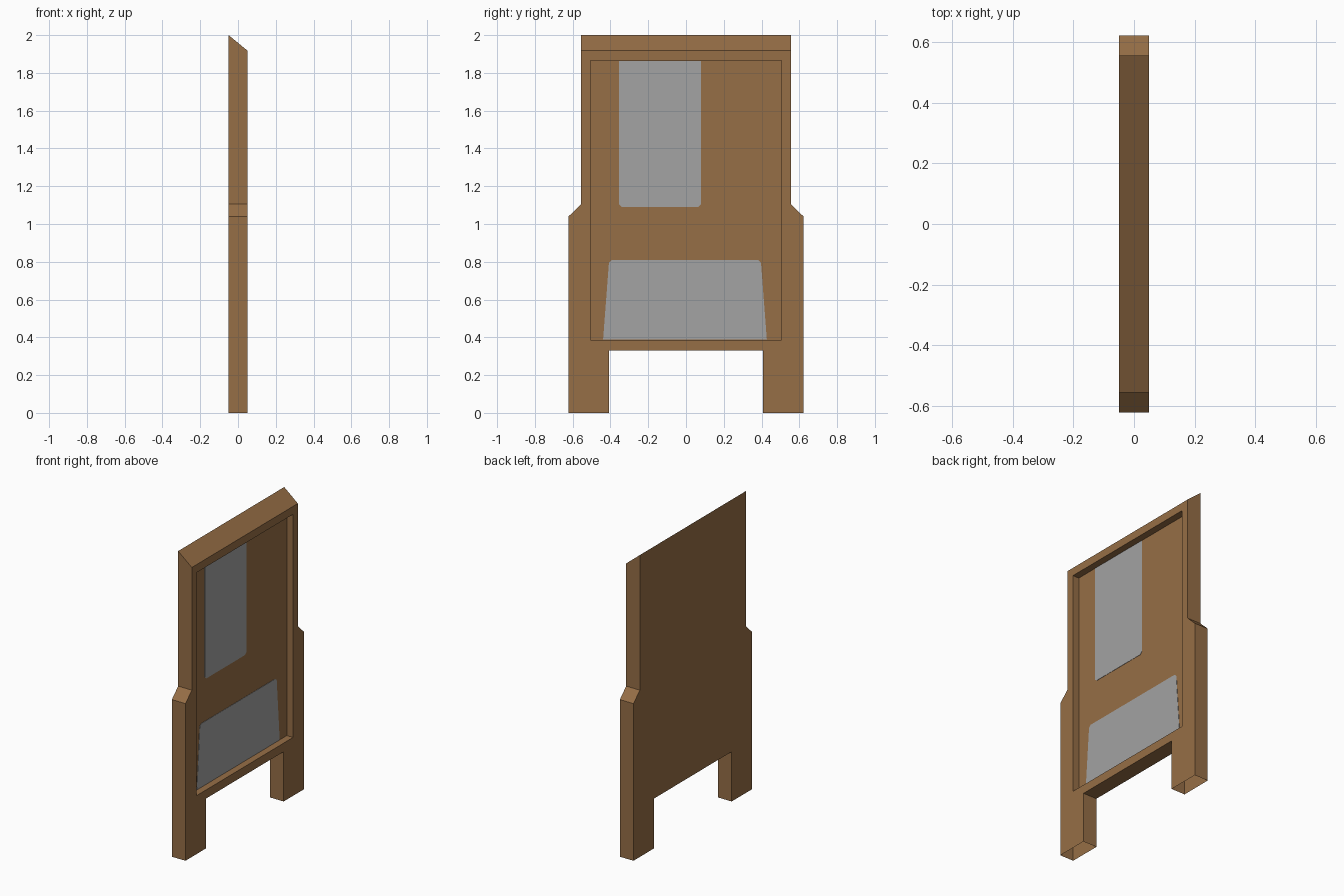
import bpy
import bmesh

cube = bpy.data.objects.get("Cube")
if cube:
    bpy.data.objects.remove(cube, do_unlink=True)

HALF = 0.05        # half thickness of the panel
FLOOR = 0.004      # x of the recess floor
TOP, TOP_FRONT = 2.0, 1.918


def material(name, rgb):
    mat = bpy.data.materials.new(name)
    mat.use_nodes = True
    mat.diffuse_color = (*rgb, 1)
    mat.node_tree.nodes["Principled BSDF"].inputs["Base Color"].default_value = (*rgb, 1)
    return mat


brown = material("wood brown", (0.305, 0.156, 0.061))
grey = material("panel grey", (0.366, 0.366, 0.366))


def slab(name, outline, x0, x1, mat):
    """Extrude a (y, z) outline along x from x0 to x1."""
    bm = bmesh.new()
    face = bm.faces.new([bm.verts.new((x0, y, z)) for y, z in outline])
    ext = bmesh.ops.extrude_face_region(bm, geom=[face])
    for v in ext["geom"]:
        if isinstance(v, bmesh.types.BMVert):
            v.co.x = x1
    bmesh.ops.recalc_face_normals(bm, faces=bm.faces)
    mesh = bpy.data.meshes.new(name)
    bm.to_mesh(mesh)
    bm.free()
    mesh.materials.append(mat)
    obj = bpy.data.objects.new(name, mesh)
    bpy.context.collection.objects.link(obj)
    return obj


# Door-like body: legs, shoulders and a sloping top edge
half = [(0.407, 0.33), (0.407, 0), (0.621, 0), (0.621, 1.041),
        (0.555, 1.105), (0.555, TOP)]
body = slab("body", half + [(-y, z) for y, z in reversed(half)], -HALF, HALF, brown)
for v in body.data.vertices:
    if v.co.z > TOP - 0.01 and v.co.x > 0:
        v.co.z = TOP_FRONT

# Rectangular recess cut into the +x side
cutter = slab("recess_cutter", [(-0.505, 0.387), (0.505, 0.387), (0.505, 1.865),
                                (-0.505, 1.865)], FLOOR, HALF * 2, brown)
cutter.hide_render = True
cut = body.modifiers.new("recess", "BOOLEAN")
cut.operation = "DIFFERENCE"
cut.solver = "EXACT"
cut.object = cutter
bpy.context.view_layer.objects.active = body
bpy.ops.object.modifier_apply(modifier=cut.name)
bpy.data.objects.remove(cutter, do_unlink=True)

# Legs are open underneath
bm = bmesh.new()
bm.from_mesh(body.data)
soles = [f for f in bm.faces if all(v.co.z < 0.001 for v in f.verts)]
bmesh.ops.delete(bm, geom=soles, context="FACES")
bm.to_mesh(body.data)
bm.free()

# Grey panels lying on the recess floor, with clipped corners
C = 0.014
slab("upper_panel", [(-0.354 + C, 1.089), (0.079 - C, 1.089), (0.079, 1.089 + C),
                     (0.079, 1.864), (-0.354, 1.864), (-0.354, 1.089 + C)],
     FLOOR, FLOOR + 0.002, grey)
slab("lower_panel", [(-0.439, 0.388), (0.428, 0.388), (0.397, 0.81 - C),
                     (0.396 - C, 0.81), (-0.407 + C, 0.81), (-0.408, 0.81 - C)],
     FLOOR, FLOOR + 0.002, grey)
